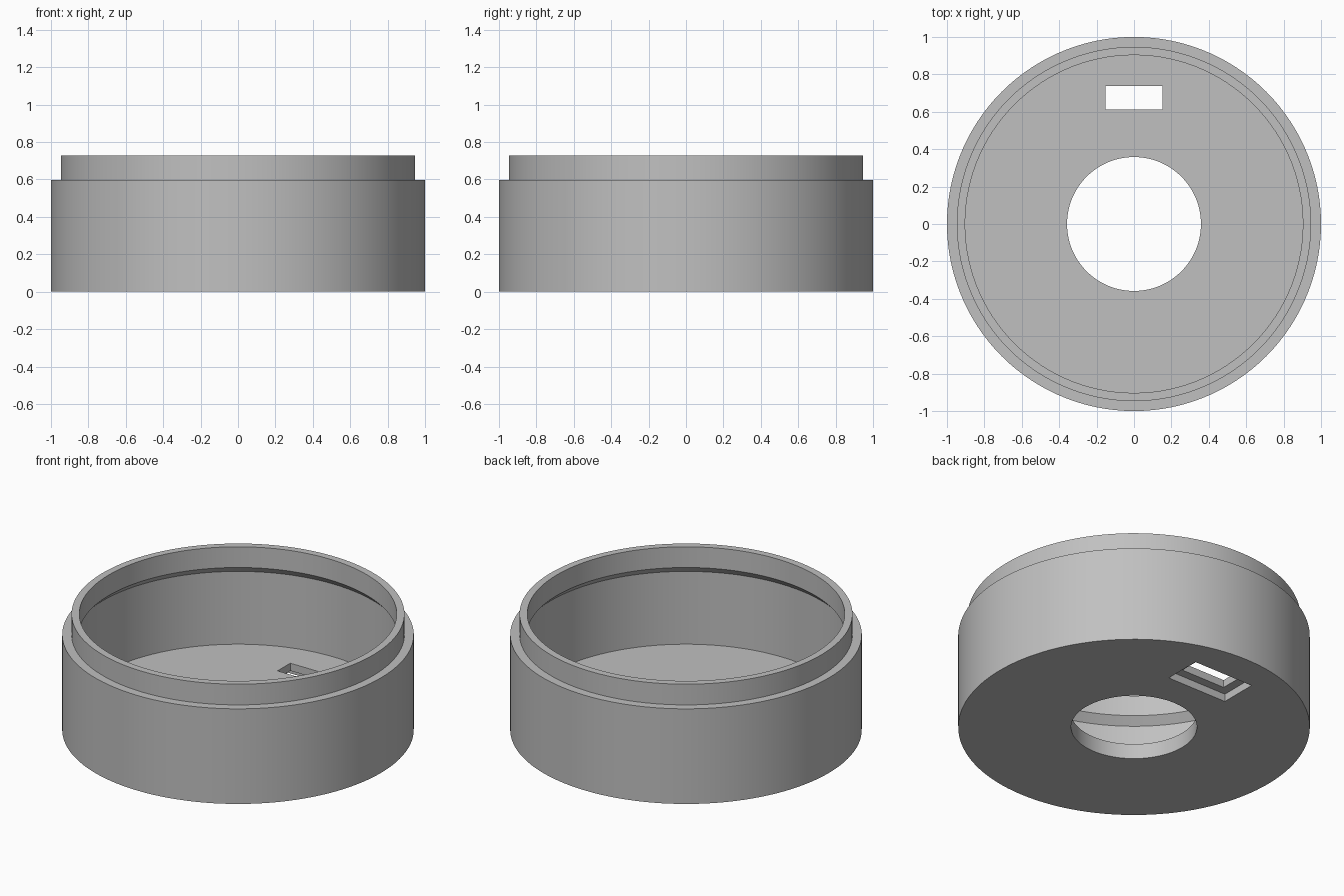
import bpy, bmesh
from math import cos, sin, tau

cube = bpy.data.objects.get("Cube")
if cube:
    bpy.data.objects.remove(cube, do_unlink=True)

grey = bpy.data.materials.new("plain grey")
grey.use_nodes = True
colour = (0.53, 0.53, 0.53, 1)
grey.diffuse_color = colour
grey.node_tree.nodes["Principled BSDF"].inputs["Base Color"].default_value = colour

SEGMENTS = 120
HOLE, LIP_IN, LIP_OUT = 0.358, 0.903, 0.947
FLOOR, STEP, TOP = 0.095, 0.597, 0.727
SLOT_Y = 0.674


def add_object(name, bm):
    bmesh.ops.recalc_face_normals(bm, faces=bm.faces)
    mesh = bpy.data.meshes.new(name)
    bm.to_mesh(mesh)
    bm.free()
    mesh.materials.append(grey)
    obj = bpy.data.objects.new(name, mesh)
    bpy.context.collection.objects.link(obj)
    return obj


def lathe(name, profile):
    """Turn a closed (radius, height) outline around the z axis."""
    bm = bmesh.new()
    rings = [[bm.verts.new((r * cos(tau * i / SEGMENTS), r * sin(tau * i / SEGMENTS), z))
              for r, z in profile] for i in range(SEGMENTS)]
    n = len(profile)
    for i in range(SEGMENTS):
        a, b = rings[i], rings[(i + 1) % SEGMENTS]
        for j in range(n):
            k = (j + 1) % n
            bm.faces.new((a[j], b[j], b[k], a[k]))
    return add_object(name, bm)


def box_cutter(name, width, depth, z0, z1):
    bm = bmesh.new()
    bmesh.ops.create_cube(bm, size=1)
    for v in bm.verts:
        v.co.x *= width
        v.co.y = v.co.y * depth + SLOT_Y
        v.co.z = z1 if v.co.z > 0 else z0
    obj = add_object(name, bm)
    obj.hide_render = True
    return obj


# Cup: holed floor, outer wall, stepped rim, chamfer under the inner lip
cup = lathe("round_housing", [
    (HOLE, 0), (1, 0), (1, STEP), (LIP_OUT, STEP), (LIP_OUT, TOP),
    (LIP_IN, TOP), (LIP_IN, STEP), (LIP_OUT, STEP - 0.045),
    (LIP_OUT, FLOOR), (HOLE, FLOOR)])
bpy.context.view_layer.objects.active = cup
cup.select_set(True)

# Slot through the floor, with a wider recess on the underside
cutters = [box_cutter("slot_cutter", 0.306, 0.126, -0.1, 0.2),
           box_cutter("recess_cutter", 0.416, 0.236, -0.1, FLOOR / 2)]
for cutter in cutters:
    mod = cup.modifiers.new(cutter.name, "BOOLEAN")
    mod.operation = "DIFFERENCE"
    mod.solver = "EXACT"
    mod.object = cutter
    bpy.ops.object.modifier_apply(modifier=mod.name)
    bpy.data.objects.remove(cutter, do_unlink=True)

bpy.ops.object.shade_smooth_by_angle(angle=0.5)
